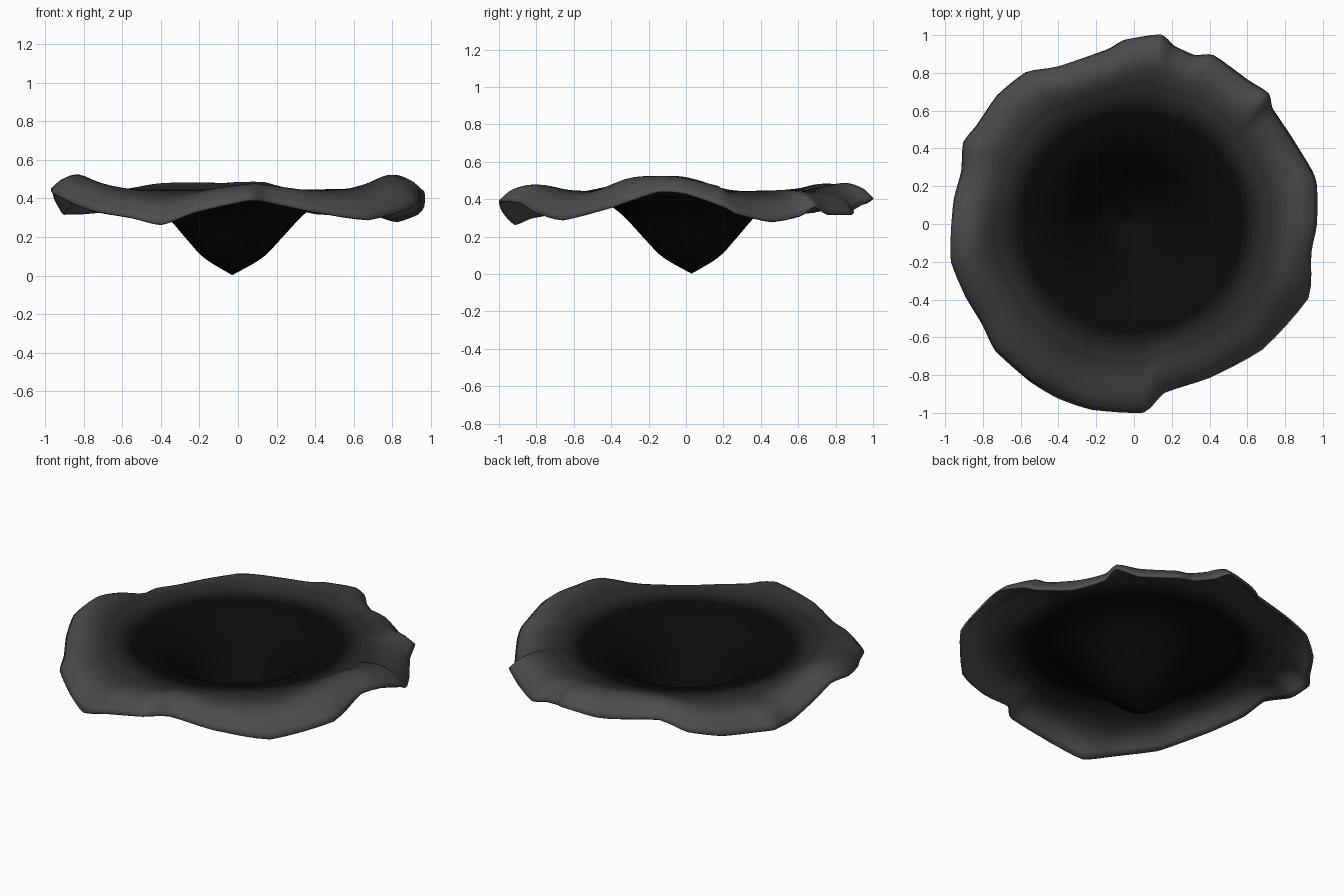
import bpy, bmesh, math

if "Cube" in bpy.data.objects:
    bpy.data.objects.remove(bpy.data.objects["Cube"])

# Wavy rim outline: x, y, z around the edge
RIM = [(.965, 0, .43), (.965, .2, .36), (.94, .28, .32), (.83, .46, .28), (.73, .61, .31),
       (.71, .69, .36), (.6, .76, .32), (.42, .89, .32), (.32, .89, .34), (.21, .94, .37),
       (.14, 1.0, .40), (-.05, .97, .38), (-.14, .92, .37), (-.4, .83, .40), (-.57, .8, .36),
       (-.72, .68, .33), (-.83, .52, .32), (-.9, .43, .32), (-.91, .28, .32), (-.95, .13, .39),
       (-.965, -.03, .45), (-.965, -.2, .43), (-.89, -.38, .39), (-.8, -.53, .35), (-.73, -.67, .33),
       (-.55, -.83, .30), (-.4, -.92, .265), (-.22, -.98, .33), (.05, -.995, .39), (.16, -.89, .38),
       (.4, -.81, .33), (.68, -.66, .29), (.92, -.39, .36), (.935, -.15, .44)]
APEX = (-.03, .03)
SIDES, RINGS = 136, 40


def catmull(a, b, c, d, t):
    return .5 * (2*b + (c-a)*t + (2*a-5*b+4*c-d)*t*t + (3*b-a-3*c+d)*t**3)


def curve(pts, x):
    # smooth value through (x, y) points
    for i in range(len(pts) - 1):
        if x <= pts[i+1][0] + 1e-9:
            (x0, y0), (x1, y1) = pts[i], pts[i+1]
            xa, ya = pts[i-1] if i else (2*x0-x1, 2*y0-y1)
            xb, yb = pts[i+2] if i+2 < len(pts) else (2*x1-x0, 2*y1-y0)
            t, h = (x-x0)/(x1-x0), x1-x0
            m0, m1 = h*(y1-ya)/(x1-xa), h*(yb-y0)/(xb-x0)
            return ((2*t**3-3*t*t+1)*y0 + (t**3-2*t*t+t)*m0
                    + (3*t*t-2*t**3)*y1 + (t**3-t*t)*m1)


n = len(RIM)
rim = []
for k in range(SIDES):
    f = k * n / SIDES
    i, t = int(f), f - int(f)
    q = [RIM[(i+j) % n] for j in (-1, 0, 1, 2)]
    lin = [q[1][c]*(1-t) + q[2][c]*t for c in range(3)]
    smo = [catmull(*[p[c] for p in q], t) for c in range(3)]
    rim.append([(a+b)/2 for a, b in zip(lin, smo)])

# Crest height follows the rim, with one extra swell
crests = []
for k, (x, y, z) in enumerate(rim):
    avg = sum(rim[(k+j) % SIDES][2] for j in range(-4, 5)) / 9
    swell = .04 * math.exp(-((math.atan2(y, x) + .38) / .2) ** 2)
    crests.append(.395 + .8 * (avg - .28) + swell)

# Funnel sheet: pointed cone flaring to a crest, then a drooping frilly lip
bm = bmesh.new()
tip = bm.verts.new((*APEX, .008))
rings = []
for r in range(1, RINGS + 1):
    t = r / RINGS
    w = max(0, min(1, (t - .55) / .42))
    w = w * w * (3 - 2*w)
    ring = []
    for (x, y, z), crest in zip(rim, crests):
        prof = [(0, .008), (.16, .10), (.25, .19), (.38, .325), (.5, .40), (.68, .437),
                (.85, crest), (.94, crest*.52 + z*.48 + .012), (1, z)]
        # inner rings are rounder than the rim
        a = math.atan2(y - APEX[1], x - APEX[0])
        px = (APEX[0]*(1-t) + .95*t*math.cos(a))*(1-w) + (APEX[0]*(1-t) + x*t)*w
        py = (APEX[1]*(1-t) + .95*t*math.sin(a))*(1-w) + (APEX[1]*(1-t) + y*t)*w
        ring.append(bm.verts.new((px, py, curve(prof, t))))
    rings.append(ring)
BANDS = 14


def band(r):
    t = max(0, min(.999, (r / RINGS - .58) / .4))
    return int(t * BANDS)


for k in range(SIDES):
    m = (k + 1) % SIDES
    bm.faces.new((tip, rings[0][k], rings[0][m]))
    for r in range(RINGS - 1):
        f = bm.faces.new((rings[r][k], rings[r+1][k], rings[r+1][m], rings[r][m]))
        f.material_index = band(r + 1)
for f in bm.faces:
    f.smooth = True
bm.normal_update()
me = bpy.data.meshes.new("wavy_funnel_cap")
bm.to_mesh(me)
bm.free()

# Dark centre fading to a grey lip
for i in range(BANDS):
    mat = bpy.data.materials.new("shade_%d" % i)
    v = .003 + .075 * (i / (BANDS - 1)) ** 1.3
    mat.diffuse_color = (v, v, v, 1)
    mat.use_nodes = True
    mat.node_tree.nodes["Principled BSDF"].inputs["Base Color"].default_value = mat.diffuse_color
    me.materials.append(mat)

cap = bpy.data.objects.new("wavy_funnel_cap", me)
bpy.context.collection.objects.link(cap)
sol = cap.modifiers.new("thickness", 'SOLIDIFY')
sol.thickness = .012
sol.offset = 0
